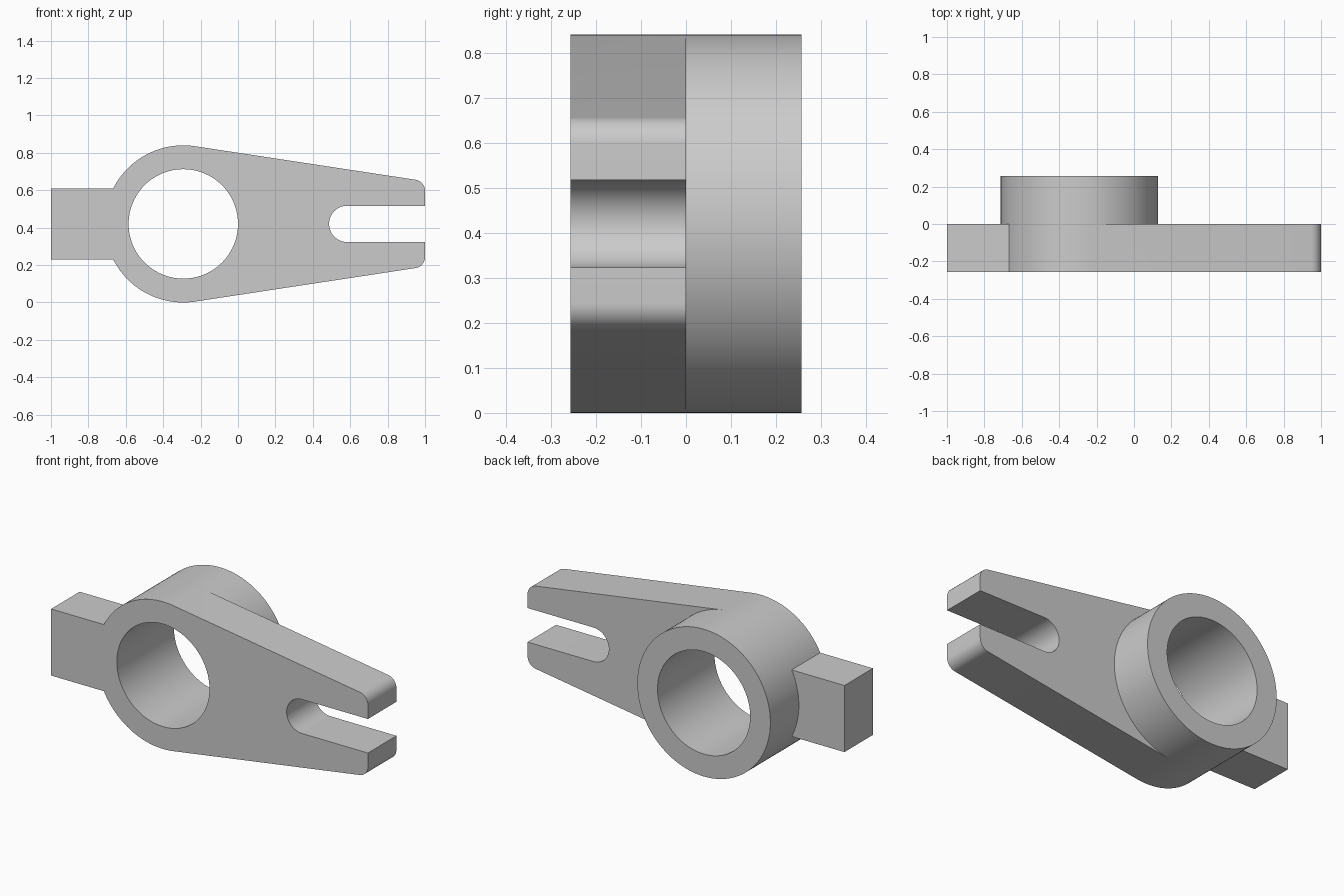
import bpy
import bmesh
from math import sin, cos, pi, asin, atan
from mathutils import Matrix

cube = bpy.data.objects.get("Cube")
if cube:
    bpy.data.objects.remove(cube, do_unlink=True)

# Main dimensions
HUB_X, MID_Z = -0.2925, 0.42
HUB_R, BORE_R = 0.42, 0.2925
DEPTH = 0.257
TAB_HALF = 0.19
SLOT_R, SLOT_X = 0.097, 0.584
FILLET_R = 0.06
SLOPE = atan(0.152)

steel = bpy.data.materials.new("plain grey")
steel.use_nodes = True
grey = (0.6, 0.6, 0.6, 1)
steel.diffuse_color = grey
steel.node_tree.nodes["Principled BSDF"].inputs["Base Color"].default_value = grey


def arc(cx, cz, r, start, end, steps):
    """Points on an arc, both ends included."""
    angles = [start + (end - start) * i / steps for i in range(steps + 1)]
    return [(cx + r * cos(a), cz + r * sin(a)) for a in angles]


def mirrored(upper):
    """Close an upper half outline with its reflection."""
    lower = [(x, -z) for x, z in reversed(upper) if abs(z) > 1e-6]
    return upper + lower


def prism(name, outline, y0, y1):
    """Extrude an x-z outline from y0 to y1."""
    bm = bmesh.new()
    face = bm.faces.new([bm.verts.new((x, y0, MID_Z + z)) for x, z in outline])
    new = bmesh.ops.extrude_face_region(bm, geom=[face])["geom"]
    verts = [v for v in new if isinstance(v, bmesh.types.BMVert)]
    bmesh.ops.transform(bm, matrix=Matrix.Translation((0, y1 - y0, 0)), verts=verts)
    bmesh.ops.recalc_face_normals(bm, faces=bm.faces)
    mesh = bpy.data.meshes.new(name)
    bm.to_mesh(mesh)
    bm.free()
    mesh.materials.append(steel)
    obj = bpy.data.objects.new(name, mesh)
    bpy.context.collection.objects.link(obj)
    return obj


def combine(target, other, operation):
    """Apply a boolean and discard the helper."""
    mod = target.modifiers.new(operation.lower(), 'BOOLEAN')
    mod.object, mod.operation, mod.solver = other, operation, 'EXACT'
    bpy.context.view_layer.objects.active = target
    bpy.ops.object.modifier_apply(modifier=mod.name)
    bpy.data.objects.remove(other, do_unlink=True)


# Half outlines: the hub arc is shared so that plate and boss align
tangent = pi / 2 - SLOPE
tab_angle = pi - asin(TAB_HALF / HUB_R)
hub_arc = arc(HUB_X, 0, HUB_R, tangent, tab_angle, 40)
fillet_x = 1 - FILLET_R
fillet_z = (HUB_R - FILLET_R - sin(SLOPE) * (fillet_x - HUB_X)) / cos(SLOPE)

plate_half = (arc(SLOT_X, 0, SLOT_R, pi, pi / 2, 16)
              + [(1, SLOT_R)]
              + arc(fillet_x, fillet_z, FILLET_R, 0, tangent, 12)
              + hub_arc + [(-1, TAB_HALF)])
boss_half = (arc(HUB_X, 0, HUB_R, 0, tangent, 32)[:-1]
             + hub_arc
             + arc(HUB_X, 0, HUB_R, tab_angle, pi, 10)[1:])

# Forked plate with tab, then the boss behind it, then the bore
bracket = prism("forked_bracket", mirrored(plate_half), -DEPTH, 0)
boss = prism("boss", mirrored(boss_half), 0, DEPTH)
combine(bracket, boss, 'UNION')
bore = prism("bore_cutter", arc(HUB_X, 0, BORE_R, 0, 2 * pi, 96)[:-1], -1, 1)
bore.hide_render = True
combine(bracket, bore, 'DIFFERENCE')

# Smooth the curved walls, keep the rims sharp
bpy.ops.object.select_all(action='DESELECT')
bracket.select_set(True)
bpy.context.view_layer.objects.active = bracket
bpy.ops.object.shade_smooth_by_angle(angle=pi / 6)
